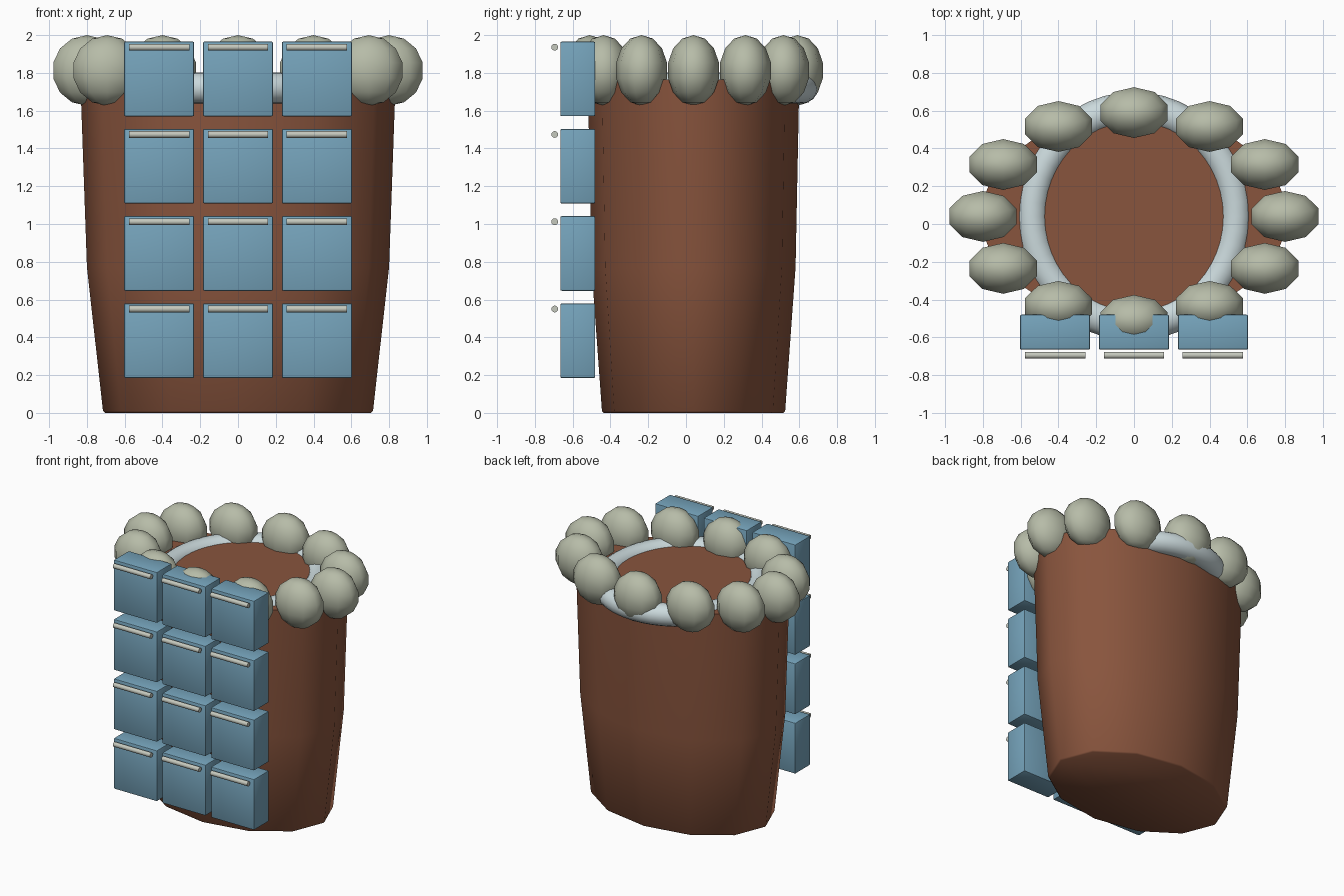
import bpy, bmesh
from math import cos, sin, pi, radians
from mathutils import Matrix

cube = bpy.data.objects.get("Cube")
if cube:
    bpy.data.objects.remove(cube, do_unlink=True)

CY = 0.04   # depth of the body axis
SIDES = 12


def material(name, rgb):
    m = bpy.data.materials.new(name)
    m.use_nodes = True
    m.diffuse_color = (*rgb, 1)
    m.node_tree.nodes["Principled BSDF"].inputs["Base Color"].default_value = (*rgb, 1)
    return m


BROWN = material("brown", (0.25, 0.09, 0.047))
BLUE = material("soft blue", (0.18, 0.37, 0.50))
SAGE = material("pale sage", (0.47, 0.50, 0.39))
ICE = material("pale ice", (0.60, 0.70, 0.72))
SILVER = material("warm silver", (0.56, 0.58, 0.51))


def finish(name, bm, mat, loc=(0, 0, 0), smooth_angle=None):
    bmesh.ops.recalc_face_normals(bm, faces=bm.faces)
    mesh = bpy.data.meshes.new(name)
    bm.to_mesh(mesh)
    bm.free()
    mesh.materials.append(mat)
    ob = bpy.data.objects.new(name, mesh)
    bpy.context.collection.objects.link(ob)
    ob.location = loc
    if smooth_angle:
        bpy.ops.object.select_all(action='DESELECT')
        ob.select_set(True)
        bpy.context.view_layer.objects.active = ob
        bpy.ops.object.shade_smooth_by_angle(angle=radians(smooth_angle))
    return ob


# Tapered oval body: (half width, half depth, height)
profile = [(0.705, 0.475, 0), (0.715, 0.485, 0.01), (0.80, 0.54, 0.77), (0.835, 0.56, 1.765)]
bm = bmesh.new()
rings = [[bm.verts.new((rx * cos(2 * pi * i / SIDES), ry * sin(2 * pi * i / SIDES), z))
          for i in range(SIDES)] for rx, ry, z in profile]
for low, high in zip(rings, rings[1:]):
    for i in range(SIDES):
        j = (i + 1) % SIDES
        bm.faces.new((low[i], low[j], high[j], high[i]))
bm.faces.new(rings[0][::-1])
bm.faces.new(rings[-1])
finish("body", bm, BROWN, (0, CY, 0), 55)

# Pale collar sunk into the top
bpy.ops.mesh.primitive_torus_add(location=(0, CY, 1.72), major_radius=0.54, minor_radius=0.082,
                                 major_segments=48, minor_segments=16)
collar = bpy.context.object
collar.name = "collar"
collar.scale.y = 1.06
collar.data.materials.append(ICE)
bpy.ops.object.shade_smooth()

# Squashed beads around the rim
for i in range(SIDES):
    a = 2 * pi * i / SIDES
    bm = bmesh.new()
    bmesh.ops.create_uvsphere(bm, u_segments=10, v_segments=7, radius=1,
                              matrix=Matrix.Diagonal((0.192, 0.138, 0.187, 1)))
    finish(f"rim_bead_{i + 1}", bm, SAGE, (0.8 * cos(a), CY + 0.55 * sin(a), 1.813), 89)

# Grid of drawers on the front, each with a bar handle
for row in range(4):
    for col in range(3):
        x, z = (col - 1) * 0.418, 0.382 + row * 0.462
        tag = f"{row + 1}_{col + 1}"
        bm = bmesh.new()
        bmesh.ops.create_cube(bm, size=1, matrix=Matrix.Diagonal((0.372, 0.185, 0.395, 1)))
        bmesh.ops.bevel(bm, geom=bm.edges[:], offset=0.008, segments=2, profile=0.5,
                        affect='EDGES')
        finish("drawer_" + tag, bm, BLUE, (x, -0.573, z), 40)

        bm = bmesh.new()
        bmesh.ops.create_cone(bm, cap_ends=True, segments=12, radius1=0.018, radius2=0.018,
                              depth=0.32, matrix=Matrix.Rotation(pi / 2, 4, 'Y'))
        finish("handle_" + tag, bm, SILVER, (x, -0.695, z + 0.168), 40)
